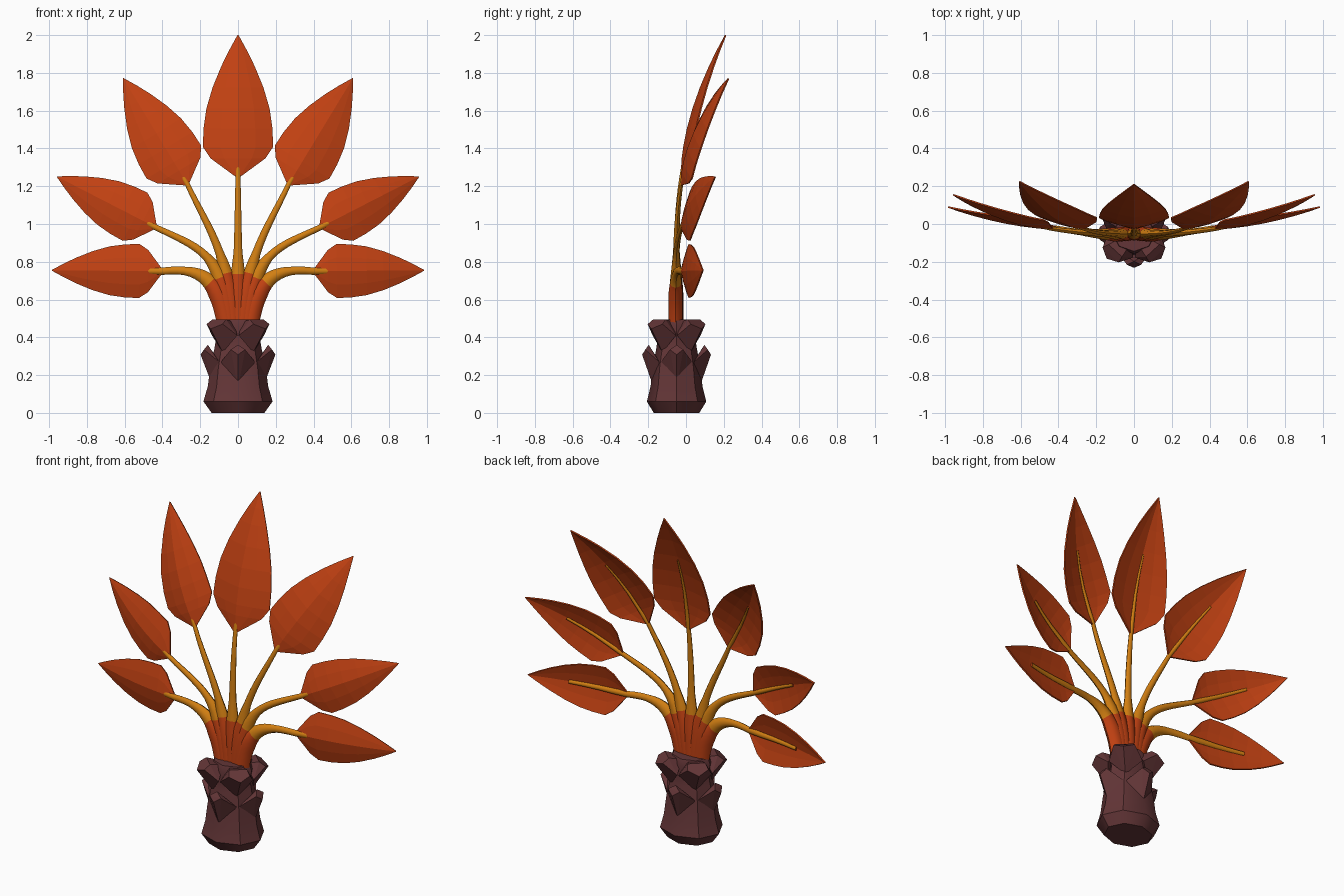
import bpy, bmesh, math
from mathutils import Vector, Matrix
from mathutils.geometry import interpolate_bezier

if "Cube" in bpy.data.objects:
    bpy.data.objects.remove(bpy.data.objects["Cube"])

CY = -0.05  # trunk axis in y


def material(name, rgb):
    m = bpy.data.materials.new(name)
    m.diffuse_color = (*rgb, 1)
    m.use_nodes = True
    m.node_tree.nodes["Principled BSDF"].inputs["Base Color"].default_value = m.diffuse_color
    return m


RED = material("leaf red", (0.53, 0.052, 0.006))
ORANGE = material("stem orange", (0.64, 0.21, 0.006))
BROWN = material("trunk brown", (0.125, 0.036, 0.038))


def finish(bm, name, mats, smooth=None):
    bmesh.ops.recalc_face_normals(bm, faces=bm.faces)
    me = bpy.data.meshes.new(name)
    bm.to_mesh(me)
    bm.free()
    for m in mats:
        me.materials.append(m)
    ob = bpy.data.objects.new(name, me)
    bpy.context.collection.objects.link(ob)
    if smooth:
        bpy.ops.object.select_all(action='DESELECT')
        ob.select_set(True)
        bpy.context.view_layer.objects.active = ob
        bpy.ops.object.shade_smooth_by_angle(angle=math.radians(smooth))
    return ob


def skin(bm, rings):
    """Join rings of points into a capped tube; returns faces per segment."""
    vs = [[bm.verts.new(p) for p in r] for r in rings]
    n = len(vs[0])
    segs = [[bm.faces.new((a[i], a[(i + 1) % n], b[(i + 1) % n], b[i])) for i in range(n)]
            for a, b in zip(vs, vs[1:])]
    bm.faces.new(vs[0])
    bm.faces.new(vs[-1])
    return segs


def lerp_table(table, t):
    for (a, va), (b, vb) in zip(table, table[1:]):
        if t <= b:
            return va + (vb - va) * (t - a) / (b - a)
    return table[-1][1]


# Trunk: eight-sided turned body
bm = bmesh.new()
profile = [(0.14, 0), (0.183, 0.06), (0.16, 0.14), (0.147, 0.24), (0.125, 0.34),
           (0.115, 0.40), (0.125, 0.46), (0.11, 0.495)]
skin(bm, [[Vector((r * math.cos(k * math.pi / 4), CY + 0.86 * r * math.sin(k * math.pi / 4), z))
           for k in range(8)] for r, z in profile])
finish(bm, "trunk", [BROWN], 40)


# Trunk scales: cut-off leaf bases, four low on the axes and four high on the diagonals
def scale(name, points, angle):
    bm = bmesh.new()
    for r, w, z in points:
        for s in ((-1, 1) if w else (1,)):
            bm.verts.new((r, s * w, z))
    bmesh.ops.convex_hull(bm, input=bm.verts)
    bm.transform(Matrix.Translation((0, CY, 0)) @ Matrix.Diagonal((1, 0.92, 1, 1))
                 @ Matrix.Rotation(angle, 4, 'Z'))
    finish(bm, name, [BROWN])


LOW = [(0.13, 0, 0.13), (0.10, 0.09, 0.27), (0.198, 0, 0.308), (0.18, 0.038, 0.335),
       (0.16, 0, 0.36), (0.09, 0, 0.26)]
HIGH = [(0.115, 0, 0.32), (0.10, 0.095, 0.41), (0.205, 0, 0.445), (0.175, 0.06, 0.47),
        (0.14, 0.05, 0.495), (0.06, 0.03, 0.48)]
for k in range(4):
    scale("low_scale", LOW, k * math.pi / 2)
    scale("high_scale", HIGH, (k + 0.5) * math.pi / 2)

# Leaf outline (fraction of length, fraction of half width)
OUTLINE = [(0, 0.06), (0.13, 0.78), (0.21, 1), (0.34, 0.98), (0.48, 0.90), (0.63, 0.72),
           (0.78, 0.47), (0.89, 0.25), (1, 0.005)]
# Stem radius by distance from the root
RADIUS = [(0, 0.05), (0.18, 0.05), (0.28, 0.037), (0.4, 0.022), (0.8, 0.013), (1.3, 0.004)]


def leaf_point(base, tip, t):
    p = base.lerp(tip, t)
    p.y = base.y + (tip.y - base.y) * t ** 1.8
    return p


def leaf(base, tip, half):
    """Blade with a raised middle ridge, bending backwards to the tip."""
    bm = bmesh.new()
    d = tip - base
    side = Vector((d.z, 0, -d.x)).normalized()
    rows = []
    for t, w in OUTLINE:
        c = leaf_point(base, tip, t)
        rows.append([bm.verts.new(c + side * u * w * half
                                  + Vector((0, 0.25 * half * w * abs(u) ** 1.3, 0)))
                     for u in (-1, -0.5, 0, 0.5, 1)])
    for a, b in zip(rows, rows[1:]):
        for i in range(4):
            bm.faces.new((a[i], a[i + 1], b[i + 1], b[i]))
    ob = finish(bm, "leaf", [RED])
    mod = ob.modifiers.new("thickness", 'SOLIDIFY')
    mod.thickness = 0.008
    mod.offset = 0


def stem(ctrl, base, tip, sheath, forward):
    """Flattened tapering stalk with a red sheath, running on behind the leaf."""
    pts = interpolate_bezier(*ctrl, 15)
    pts += [leaf_point(base, tip, t) + Vector((0, 0.01, 0)) for t in (0.15, 0.3, 0.45, 0.6)]
    rings, dist, length = [], [], 0
    for i, p in enumerate(pts):
        if i:
            length += (p - pts[i - 1]).length
        dist.append(length)
        d = pts[min(i + 1, len(pts) - 1)] - pts[max(i - 1, 0)]
        side = Vector((d.z, 0, -d.x)).normalized()
        r = lerp_table(RADIUS, length)
        shift = Vector((0, -forward * max(0, 1 - length / 0.5), 0))
        rings.append([p + shift + side * r * math.cos(a) + Vector((0, 0.75 * r * math.sin(a), 0))
                      for a in (k * math.pi / 4 for k in range(8))])
    bm = bmesh.new()
    segs = skin(bm, rings)
    for i, faces in enumerate(segs):
        for f in faces:
            f.material_index = 0 if (dist[i] + dist[i + 1]) / 2 < sheath else 1
    finish(bm, "stem", [RED, ORANGE], 50)


# Fan: stem control points (x, z), leaf tip, half width, sheath length
FAN = [
    ([(0, 0.46), (0, 0.7), (0, 1.0), (0, 1.25)], (0, 0.21, 2.0), 0.185, 0.30),
    ([(0.025, 0.46), (0.05, 0.85), (0.16, 0.98), (0.268, 1.21)], (0.607, 0.225, 1.77), 0.168, 0.27),
    ([(0.045, 0.46), (0.08, 0.85), (0.2, 0.87), (0.435, 0.982)], (0.957, 0.155, 1.25), 0.142, 0.26),
    ([(0.06, 0.46), (0.10, 0.72), (0.2, 0.77), (0.4, 0.75)], (0.985, 0.09, 0.755), 0.142, 0.26),
]
for i, (path, tip, half, sheath) in enumerate(FAN):
    for s in ((1, -1) if i else (1,)):
        ctrl = [Vector((s * x, y, z)) for (x, z), y in zip(path, (-0.05, -0.05, -0.06, -0.025))]
        base, end = ctrl[3], Vector((s * tip[0], tip[1], tip[2]))
        stem(ctrl, base, end, sheath, 0.002 * i)
        leaf(base, end, half)
